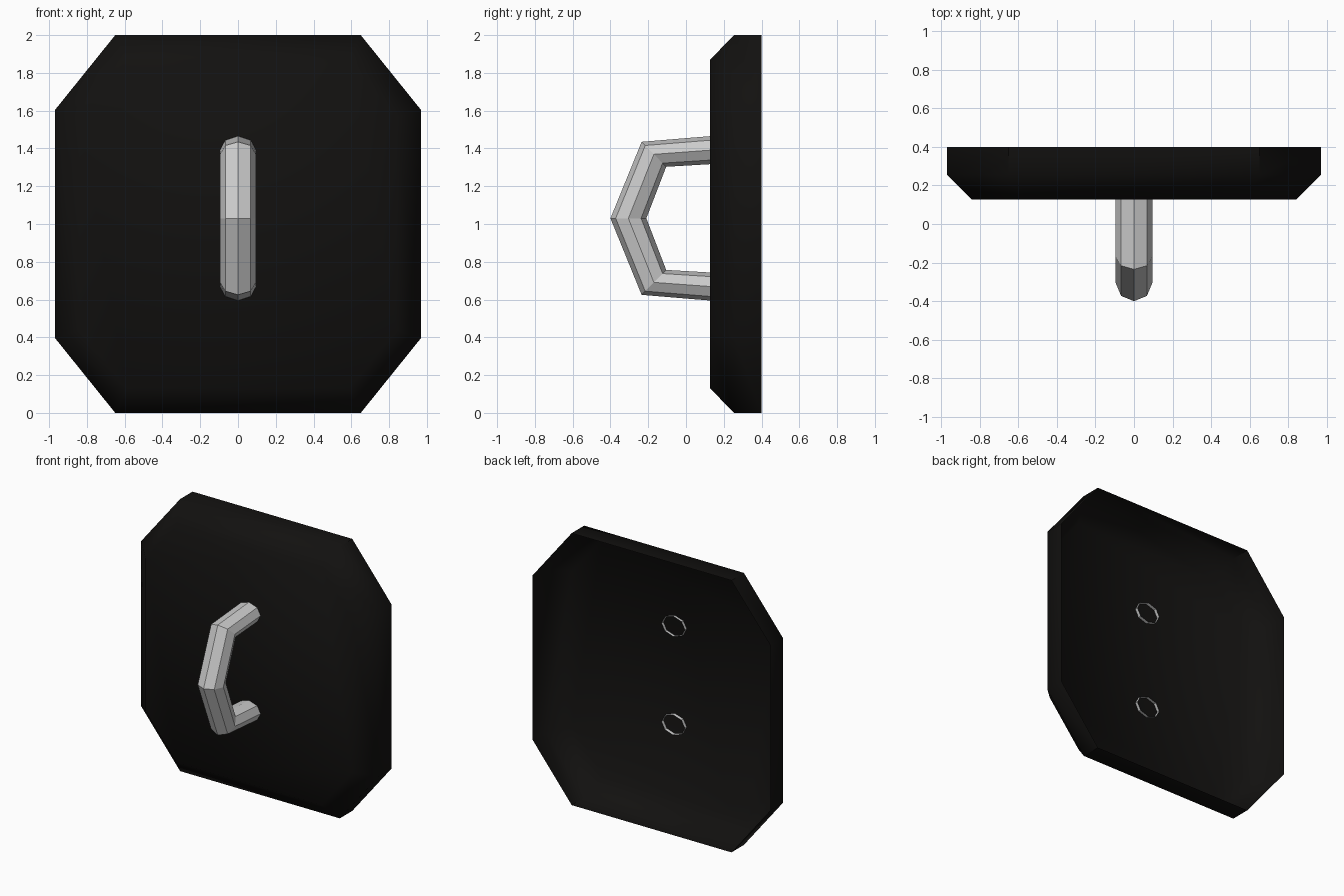
import bpy, bmesh, math
from mathutils import Vector

if "Cube" in bpy.data.objects:
    bpy.data.objects.remove(bpy.data.objects["Cube"])


def loft(name, rings, colour=None, cap_last=False, wrap_smooth=False):
    """Join matching rings of points with quads."""
    bm = bmesh.new()
    loops = [[bm.verts.new(p) for p in ring] for ring in rings]
    for a, b in zip(loops, loops[1:]):
        n = len(a)
        for i in range(n):
            j = (i + 1) % n
            bm.faces.new((a[i], a[j], b[j], b[i]))
    if cap_last:
        bm.faces.new(loops[-1])
    bmesh.ops.recalc_face_normals(bm, faces=bm.faces)
    mesh = bpy.data.meshes.new(name)
    bm.to_mesh(mesh)
    bm.free()
    obj = bpy.data.objects.new(name, mesh)
    bpy.context.collection.objects.link(obj)
    if colour:
        mat = bpy.data.materials.new(name + "_colour")
        mat.diffuse_color = colour
        mat.use_nodes = True
        mat.node_tree.nodes["Principled BSDF"].inputs["Base Color"].default_value = mat.diffuse_color
        mesh.materials.append(mat)
    if wrap_smooth:
        bpy.context.view_layer.objects.active = obj
        obj.select_set(True)
        bpy.ops.object.shade_smooth_by_angle(angle=math.radians(50))
        obj.select_set(False)
    return obj


def octagon(y, half_w, half_h, flat_w, flat_h):
    """Rectangle with cut corners, standing at depth y."""
    quarter = [(half_w, flat_h), (flat_w, half_h)]
    pts = quarter + [(-x, z) for x, z in reversed(quarter)]
    pts += [(-x, -z) for x, z in pts]
    return [(x, y, 1 + z) for x, z in pts]


# Backplate: thin shell, bevelled at the front and open at the back
loft("backplate", [
    octagon(0.40, 0.968, 1.0, 0.65, 0.605),
    octagon(0.255, 0.968, 1.0, 0.65, 0.605),
    octagon(0.127, 0.84, 0.87, 0.59, 0.564),
], (0.006, 0.0055, 0.005, 1), cap_last=True, wrap_smooth=True)

# Handle: eight-sided open tube bent in a bow, mirrored about its middle
MID = 1.03
half = [  # outer (y, z) and inner (y, z), z measured from the middle
    ((0.15, 0.437), (0.15, 0.288)),
    ((-0.235, 0.405), (-0.105, 0.273)),
]
path = half + [((-0.40, 0), (-0.21, 0))]
path += [((o[0], -o[1]), (i[0], -i[1])) for o, i in reversed(half)]

rings = []
for o, i in path:
    outer, inner = Vector((0, o[0], MID + o[1])), Vector((0, i[0], MID + i[1]))
    centre, arm = (outer + inner) / 2, (outer - inner) / 2
    angles = [k * math.tau / 8 for k in range(8)]
    rings.append([centre + arm * math.cos(a) + Vector((0.095 * math.sin(a), 0, 0))
                  for a in angles])
loft("handle", rings)
